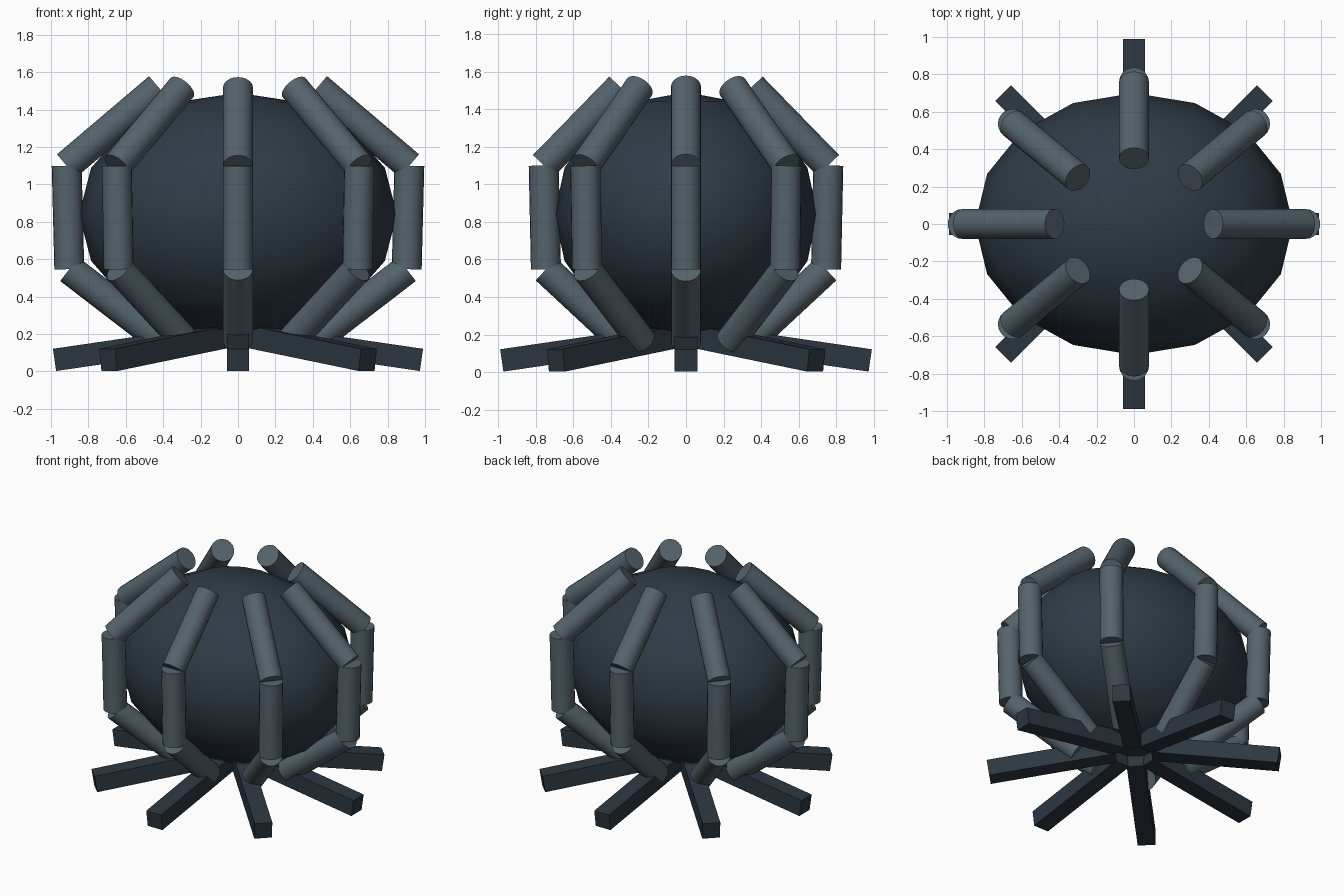
import bpy
from math import sin, cos, radians, pi, atan2
from mathutils import Vector

if "Cube" in bpy.data.objects:
    bpy.data.objects.remove(bpy.data.objects["Cube"])


def material(name, color):
    mat = bpy.data.materials.new(name)
    mat.diffuse_color = (*color, 1)
    mat.use_nodes = True
    mat.node_tree.nodes["Principled BSDF"].inputs["Base Color"].default_value = mat.diffuse_color
    return mat


core_mat = material("dark_slate", (0.027, 0.043, 0.060))
bar_mat = material("steel_grey", (0.090, 0.125, 0.150))
leg_mat = material("base_slate", (0.025, 0.038, 0.053))


def finish(name, mat):
    ob = bpy.context.object
    ob.name = name
    ob.data.materials.append(mat)
    return ob


def rod(name, a, b, radius):
    """Capped cylinder running from a to b."""
    axis = b - a
    bpy.ops.mesh.primitive_cylinder_add(
        vertices=20, radius=radius, depth=axis.length, location=(a + b) / 2,
        rotation=axis.to_track_quat('Z', 'Y').to_euler())
    bpy.ops.object.shade_smooth_by_angle(angle=radians(40))
    finish(name, bar_mat)


# Flattened round core
bpy.ops.mesh.primitive_uv_sphere_add(segments=16, ring_count=8, radius=1, location=(0, 0, 0.84))
core = finish("core", core_mat)
core.scale = (0.85, 0.70, 0.65)
bpy.ops.object.shade_smooth()

# Cage: eight ribs of three straight rods, following an oval plan
rib_profile = [(0.405, 0.165), (0.902, 0.547), (0.916, 1.10), (0.424, 1.518)]
for i in range(8):
    t = i * pi / 4
    pts = [Vector((r * cos(t), r * 0.827 * sin(t), z)) for r, z in rib_profile]
    for part, a, b in zip(("lower", "middle", "upper"), pts, pts[1:]):
        rod(f"rib_{part}_{i + 1}", a, b, 0.08)

# Base: eight square legs sloping down from the middle
tilt = 0.145
outer, length = 0.981, 0.86
r = outer - length / 2 * cos(tilt)
z = 0.062 + length / 2 * sin(tilt)
for i in range(8):
    t = i * pi / 4
    bpy.ops.mesh.primitive_cube_add(size=1, location=(r * cos(t), r * sin(t), z),
                                    rotation=(0, tilt, t))
    leg = finish(f"base_leg_{i + 1}", leg_mat)
    leg.scale = (length, 0.12, 0.12)
